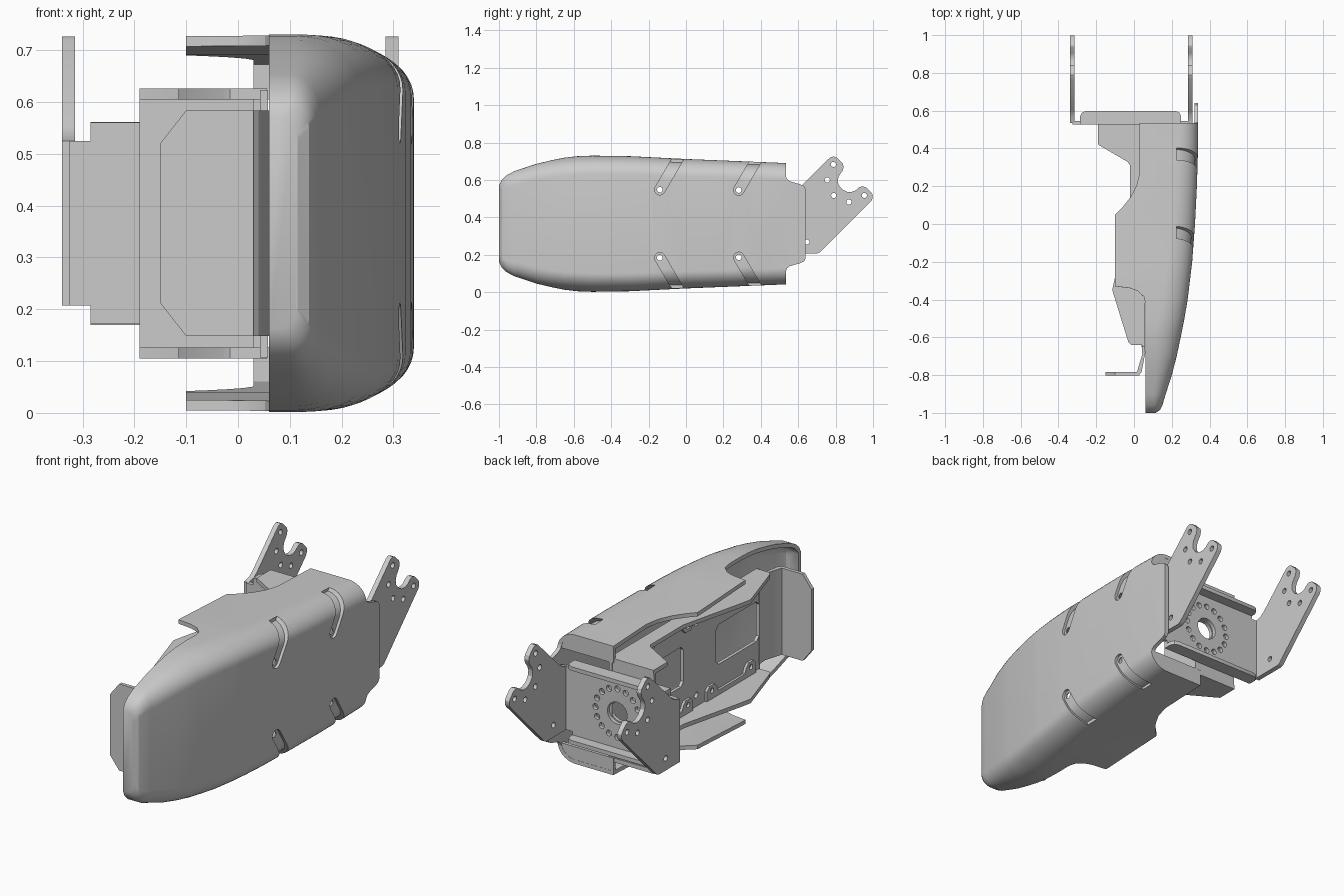
import bpy, bmesh, math
from mathutils import Vector

if "Cube" in bpy.data.objects:
    bpy.data.objects.remove(bpy.data.objects["Cube"])

ZC = 0.366  # mirror height of the whole model


def new_object(name, bm):
    me = bpy.data.meshes.new(name)
    bm.to_mesh(me)
    bm.free()
    ob = bpy.data.objects.new(name, me)
    bpy.context.collection.objects.link(ob)
    return ob


def prism(name, polys, axis, lo, hi):
    """Extrude 2D outlines along an axis; several outlines share one mesh."""
    put = {'x': lambda a, b, t: (t, a, b), 'y': lambda a, b, t: (a, t, b), 'z': lambda a, b, t: (a, b, t)}[axis]
    bm = bmesh.new()
    for pts in polys:
        A = [bm.verts.new(put(a, b, lo)) for a, b in pts]
        B = [bm.verts.new(put(a, b, hi)) for a, b in pts]
        n = len(pts)
        bm.faces.new(A)
        bm.faces.new(B[::-1])
        for i in range(n):
            bm.faces.new((A[i], B[i], B[(i + 1) % n], A[(i + 1) % n]))
    bmesh.ops.recalc_face_normals(bm, faces=bm.faces)
    return new_object(name, bm)


def circle(a, b, r, n=20):
    return [(a + r * math.cos(2 * math.pi * i / n), b + r * math.sin(2 * math.pi * i / n)) for i in range(n)]


def rect(a0, a1, b0, b1):
    return [(a0, b0), (a1, b0), (a1, b1), (a0, b1)]


def flip(pts):
    return [(a, 2 * ZC - b) for a, b in pts]


def apply_mods(ob):
    bpy.context.view_layer.objects.active = ob
    for m in list(ob.modifiers):
        bpy.ops.object.modifier_apply(modifier=m.name)


def boolean(ob, cutter, op='DIFFERENCE'):
    m = ob.modifiers.new('cut', 'BOOLEAN')
    m.object, m.operation, m.solver = cutter, op, 'EXACT'
    apply_mods(ob)
    bpy.data.objects.remove(cutter)


def lerp(table, y):
    for (a, p), (b, q) in zip(table, table[1:]):
        if y <= b:
            return p + (q - p) * max(0, y - a) / (b - a)
    return table[-1][1]


# Shell: cross-sections lofted along y
HALF = [(-1, .205), (-.985, .235), (-.96, .258), (-.92, .28), (-.8, .32), (-.72, .339), (-.65, .353),
        (-.58, .361), (-.5, .364), (-.3, .361), (0, .346), (.64, .32)]
OUT = [(-1, .115), (-.985, .137), (-.96, .15), (-.9, .168), (-.8, .2), (-.7, .226), (-.6, .247), (-.5, .267),
       (-.4, .284), (-.2, .308), (0, .323), (.2, .333), (.4, .339), (.64, .34)]
EDGE = [(-1, .06), (-.42, .06), (-.385, .052), (-.355, .02), (-.34, -.02), (-.33, -.1), (.05, -.1), (.09, -.06),
        (.14, -.02), (.2, .012), (.27, .03), (.64, .03)]
CORNER_X = [(-1, .035), (-.9, .065), (-.6, .14), (-.3, .135), (.64, .095)]
CORNER_Z = [(-1, .05), (-.9, .08), (-.6, .1), (.64, .085)]


def half_section(y, inset=0):
    h, xm, e = lerp(HALF, y) - inset, lerp(OUT, y) - inset, lerp(EDGE, y)
    rx, rz = lerp(CORNER_X, y), lerp(CORNER_Z, y)
    angles = [math.pi / 20 * i for i in range(11)]
    return [(e, h)] + [(xm - rx + rx * math.sin(a), h - rz + rz * math.cos(a)) for a in angles]


def loft(name, inset, thickness):
    ys = sorted({y for t in (HALF, OUT, EDGE) for y, _ in t})
    bm = bmesh.new()
    rows = []
    for y in ys:
        top = half_section(y, inset)
        sec = top + [(x, -z) for x, z in reversed(top)]
        rows.append([bm.verts.new((x, max(y, -1 + inset), ZC + z)) for x, z in sec])
    for r, s in zip(rows, rows[1:]):
        for i in range(len(r) - 1):
            bm.faces.new((r[i], r[i + 1], s[i + 1], s[i]))
    bm.faces.new(rows[0])
    bmesh.ops.recalc_face_normals(bm, faces=bm.faces)
    outer = max(bm.faces, key=lambda f: f.calc_center_median().x)
    if outer.normal.x < 0:
        bmesh.ops.reverse_faces(bm, faces=bm.faces)
    ob = new_object(name, bm)
    m = ob.modifiers.new('thick', 'SOLIDIFY')
    m.thickness, m.offset = thickness, -1
    apply_mods(ob)
    return ob


shell = loft('outer_shell', 0, .02)
notch = [(.535, .62), (.54, .605), (.555, .593), (.61, .577), (.63, .568), (.64, .55), (.7, .55), (.7, .8), (.535, .8)]
boolean(shell, prism('rear_notch', [notch, flip(notch)], 'x', -.3, .5))

# Walls closing the rear of the shell above and below the channel
wall = [(x, ZC + z) for x, z in half_section(.535, .004)]
wall += [(wall[-1][0], .605), (.03, .605)]
prism('shell_rear_walls', [wall, flip(wall)], 'y', .517, .534)


# Slanted screw grooves with a recessed floor
def slot(y, z, r=.028):
    ang = math.atan2(.15, .088)
    pts = [(y + r * math.cos(ang + math.pi / 2 + math.pi * i / 10), z + r * math.sin(ang + math.pi / 2 + math.pi * i / 10))
           for i in range(11)]
    d = Vector((math.cos(ang), math.sin(ang))) * .3
    return pts + [(pts[-1][0] + d.x, pts[-1][1] + d.y), (pts[0][0] + d.x, pts[0][1] + d.y)]


screws = [(-.14, .548), (.282, .546)]
slots = [slot(*s) for s in screws]
slots += [flip(s) for s in slots]
boolean(shell, prism('groove_cutter', slots, 'x', .225, .5))
floor = loft('groove_floors', .014, .006)
boolean(floor, prism('groove_area', slots, 'x', .215, .5), 'INTERSECT')
holes = [circle(y, z, .015) for y, z in screws]
holes += [flip(h) for h in holes]
boolean(floor, prism('screw_holes', holes, 'x', .1, .5))

# Inner channel: base plate with windows, two profiled flanges, rear plate
base = prism('channel_base', [rect(-.65, .53, .107, .623)], 'x', .042, .058)
win = [[(y0 + .02, .27), (y1 - .02, .27), (y1, .29), (y1, .45), (y1 - .02, .47), (y0 + .02, .47), (y0, .45), (y0, .29)]
       for y0, y1 in ((-.64, -.3), (-.04, .3))]
boolean(base, prism('windows', win + holes, 'x', 0, .1))
side = [(.056, .53), (-.19, .53), (-.19, .42), (-.035, .33), (-.02, .31), (-.02, .05), (-.105, -.3), (-.115, -.35),
        (-.03, -.625), (-.015, -.64), (.056, -.64)]
for name, z in (('lower_flange', .105), ('upper_flange', .605)):
    prism(name, [side], 'z', z, z + .021)
rear = prism('channel_rear_plate', [rect(-.19, .056, .107, .623)], 'y', .508, .526)

# Mounting tabs along the base plate
tab = [(-.6, .12), (-.6, .175), (-.58, .195), (-.54, .195), (-.52, .175), (-.51, .15), (-.3, .15), (-.29, .175),
       (-.27, .195), (-.23, .195), (-.21, .175), (-.21, .12)]
tabs = [tab, [(y + .5, z) for y, z in tab]]
tabs += [flip(t) for t in tabs]
tab_ob = prism('mounting_tabs', tabs, 'x', .03, .043)
th = [circle(y, .168, .013, 12) for y in (-.56, -.25, -.06, .25)]
boolean(tab_ob, prism('tab_holes', th + [flip(h) for h in th] + holes, 'x', 0, .1))

# Front end plate on a bent tongue
prism('front_tongue', [[(.04, -.64), (.056, -.64), (.06, -.68), (.04, -.785), (.025, -.8), (.015, -.785), (.044, -.69)]],
      'z', .148, .584)
prism('front_end_plate', [[(.03, .148), (-.1, .148), (-.15, .212), (-.15, .52), (-.1, .584), (.03, .584)]],
      'y', -.802, -.784)

# Rear bracket: back plate with hole ring, stiffening lips and two ears
back = prism('bracket_back_plate', [[(-.325, .207), (-.285, .207), (-.285, .172), (.25, .172), (.25, .207), (.3, .207),
             (.3, .525), (.25, .525), (.25, .56), (-.285, .56), (-.285, .525), (-.325, .525)]], 'y', .527, .546)
ring = [circle(0, ZC, .055, 32)]
ring += [circle(.122 * math.cos(i * math.pi / 8), ZC + .122 * math.sin(i * math.pi / 8), .015, 12) for i in range(16)]
boolean(back, prism('ring_holes', ring, 'y', .4, .6))
boolean(rear, prism('rear_bore', [circle(0, ZC, .05, 32)], 'y', .4, .6))
lip = [(-.285, .53), (.25, .53), (.25, .57), (.24, .59), (.22, .598), (-.255, .598), (-.275, .59), (-.285, .57)]
for name, z in (('lower_lip', .17), ('upper_lip', .541)):
    prism(name, [lip], 'z', z, z + .02)

ear = [(.535, .207), (.7, .207), (.718, .214), (.99, .487), (.998, .503), (.998, .52), (.99, .533), (.963, .56),
       (.945, .566), (.928, .562), (.905, .543), (.885, .536), (.86, .537), (.835, .55), (.815, .575), (.811, .6),
       (.818, .622), (.838, .65), (.843, .67), (.838, .688), (.808, .718), (.79, .726), (.77, .72), (.6, .553),
       (.575, .535), (.535, .525)]
for name, x in (('left_ear', -.34), ('right_ear', .285)):
    ob = prism(name, [ear], 'x', x, x + .025)
    eh = [circle(y, z, .014, 14) for y, z in
          ((.788, .683), (.755, .6), (.79, .517), (.871, .482), (.954, .517), (.646, .268))]
    boolean(ob, prism('ear_holes', eh, 'x', x - .1, x + .1))

# Smooth curved areas, keep edges crisp
bpy.ops.object.select_all(action='DESELECT')
for ob in bpy.context.scene.objects:
    ob.select_set(True)
bpy.context.view_layer.objects.active = shell
bpy.ops.object.shade_smooth_by_angle(angle=math.radians(28))
